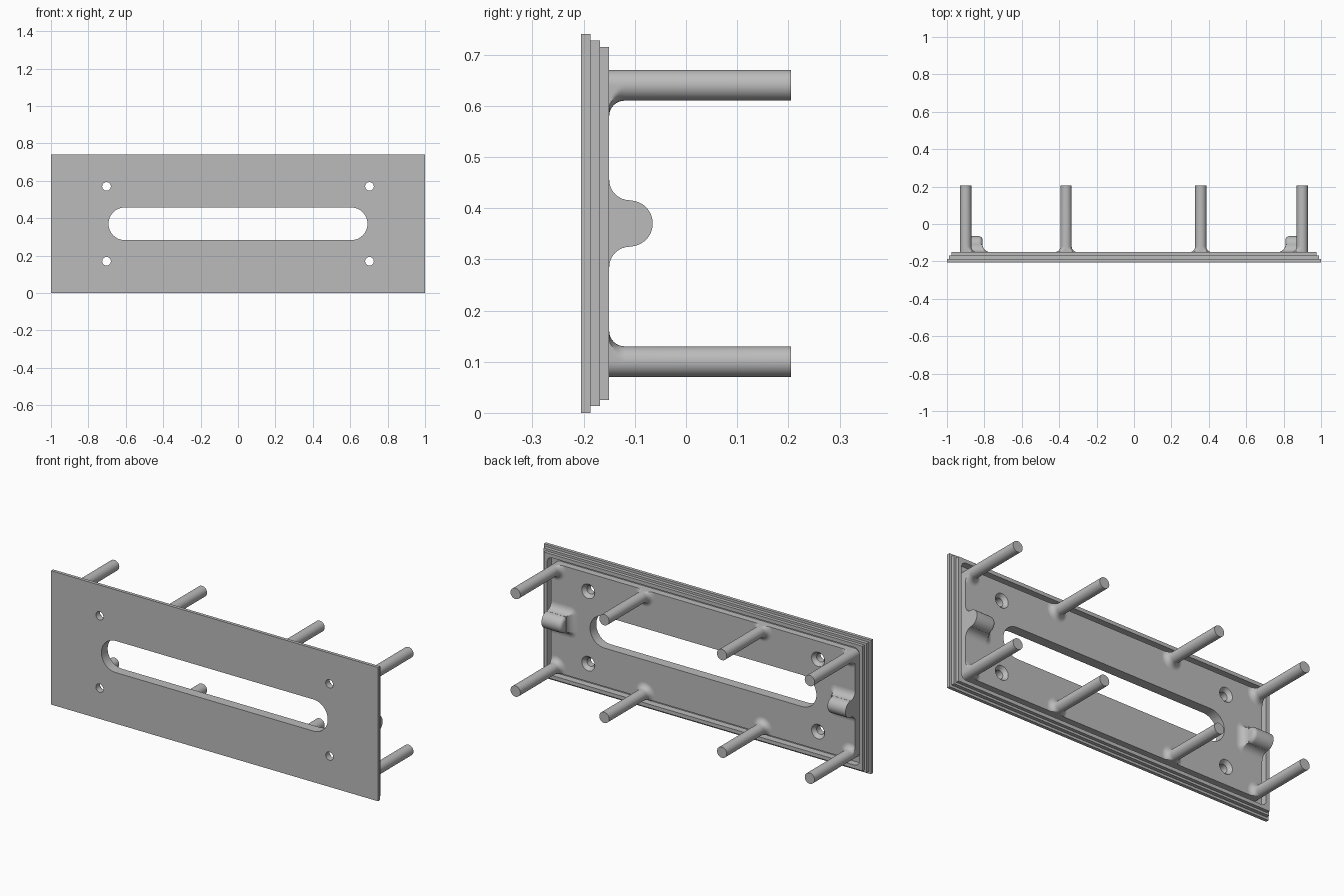
import bpy, bmesh
from math import sin, cos, pi, hypot

cube = bpy.data.objects.get("Cube")
if cube:
    bpy.data.objects.remove(cube)

grey = bpy.data.materials.new("plain grey")
grey.use_nodes = True
grey.diffuse_color = (0.5, 0.5, 0.5, 1)
grey.node_tree.nodes["Principled BSDF"].inputs["Base Color"].default_value = (0.5, 0.5, 0.5, 1)

MID = 0.37                        # mid height of the panel
FRONT, STEP1, STEP2, BACK = -0.205, -0.187, -0.168, -0.15
PX, PZ = 0.93, 0.30               # half size of the raised inner panel
POST_R, SCREW_R, SINK_R = 0.03, 0.023, 0.04


def finish(ob):
    ob.data.materials.clear()
    ob.data.materials.append(grey)
    bpy.ops.object.select_all(action='DESELECT')
    ob.select_set(True)
    bpy.context.view_layer.objects.active = ob
    bpy.ops.object.shade_smooth_by_angle(angle=0.6)


def arc(cx, cz, r, a0, a1, n=12):
    return [(cx + r * cos(a0 + (a1 - a0) * i / n), cz + r * sin(a0 + (a1 - a0) * i / n))
            for i in range(n + 1)]


def rect(hx, hz, r=0.0):
    """Rectangle outline about the panel centre, optionally with round corners."""
    corners = [(1, 1), (-1, 1), (-1, -1), (1, -1)]
    if not r:
        return [(sx * hx, MID + sz * hz) for sx, sz in corners]
    pts = []
    for i, (sx, sz) in enumerate(corners):
        pts += arc(sx * (hx - r), MID + sz * (hz - r), r, i * pi / 2, (i + 1) * pi / 2)
    return pts


def circle(cx, cz, r):
    return arc(cx, cz, r, 0, 2 * pi, 32)[:-1]


def slab(name, loops, y0, y1):
    """Flat plate from an outer loop and hole loops, between two depths."""
    cu = bpy.data.curves.new(name, 'CURVE')
    cu.dimensions = '2D'
    cu.fill_mode = 'BOTH'
    cu.extrude = (y1 - y0) / 2
    for loop in loops:
        sp = cu.splines.new('POLY')
        sp.points.add(len(loop) - 1)
        for p, (x, z) in zip(sp.points, loop):
            p.co = (x, z, 0, 1)
        sp.use_cyclic_u = True
    ob = bpy.data.objects.new(name, cu)
    bpy.context.collection.objects.link(ob)
    ob.rotation_euler.x = pi / 2
    ob.location.y = (y0 + y1) / 2
    bpy.ops.object.select_all(action='DESELECT')
    ob.select_set(True)
    bpy.context.view_layer.objects.active = ob
    bpy.ops.object.convert(target='MESH')
    ob = bpy.context.view_layer.objects.active
    bm = bmesh.new()
    bm.from_mesh(ob.data)
    bmesh.ops.remove_doubles(bm, verts=bm.verts, dist=1e-5)
    bmesh.ops.recalc_face_normals(bm, faces=bm.faces)
    bm.to_mesh(ob.data)
    bm.free()
    finish(ob)


def loft(name, rings, caps=True, inward=False):
    """Skin a row of closed rings."""
    bm = bmesh.new()
    rows = [[bm.verts.new(p) for p in ring] for ring in rings]
    n = len(rows[0])
    for a, b in zip(rows, rows[1:]):
        for i in range(n):
            bm.faces.new((a[i], a[(i + 1) % n], b[(i + 1) % n], b[i]))
    if caps:
        bm.faces.new(rows[0])
        bm.faces.new(rows[-1])
    bmesh.ops.remove_doubles(bm, verts=bm.verts, dist=1e-5)
    bmesh.ops.recalc_face_normals(bm, faces=bm.faces)
    if inward:
        for f in bm.faces:
            if f.normal.y < 0:
                f.normal_flip()
    me = bpy.data.meshes.new(name)
    bm.to_mesh(me)
    bm.free()
    ob = bpy.data.objects.new(name, me)
    bpy.context.collection.objects.link(ob)
    finish(ob)


# Stepped plate: cover, two frame steps, raised panel inside a groove
slot = (arc(0.605, MID, 0.0875, -pi / 2, pi / 2, 24)
        + arc(-0.605, MID, 0.0875, pi / 2, 1.5 * pi, 24))
screws = [(sx * 0.703, MID + sz * 0.2) for sx in (-1, 1) for sz in (-1, 1)]
rim = rect(0.955, 0.325, 0.03)
slab("cover_plate", [rect(1, MID), slot] + [circle(x, z, SCREW_R) for x, z in screws], FRONT, STEP1)
slab("middle_step", [rect(0.988, 0.357), rim], STEP1, STEP2)
slab("back_step", [rect(0.975, 0.345), rim], STEP2, BACK)
slab("inner_panel", [rect(PX, PZ, POST_R), slot] + [circle(x, z, SINK_R) for x, z in screws],
     STEP1, BACK)

# Countersunk linings of the screw holes
for x, z in screws:
    loft("screw_countersink", [[(px, y, pz) for px, pz in circle(x, z, r)]
                               for r, y in ((SINK_R, BACK), (SCREW_R, BACK - 0.02), (SCREW_R, STEP1))],
         caps=False, inward=True)


# Posts with flared feet, trimmed flush with the panel edges
def post(cx, sz):
    cz = MID + sz * (PZ - POST_R)
    corner = abs(cx) > 0.8
    sx = 1 if cx > 0 else -1
    rings = []
    profile = [(POST_R + 0.03 * (1 - sin(a * pi / 16)), BACK + 0.03 * (1 - cos(a * pi / 16)))
               for a in range(9)] + [(POST_R, -FRONT)]
    for r, y in profile:
        ring = []
        for u, v in circle(0, 0, r):
            if corner and u > 0 and v > 0:
                k = POST_R / hypot(u, v)
                u, v = u * k, v * k
            v = min(v, POST_R)
            if corner:
                u = min(u, POST_R)
            ring.append((cx + sx * u, y, cz + sz * v))
        rings.append(ring)
    loft("post", rings)


for sz in (-1, 1):
    for cx in (-0.9, -0.363, 0.357, 0.9):
        post(cx, sz)

# End lugs: round-topped block with a flared base
LUG_R, LUG_IN, FLARE, EDGE = 0.045, 0.81, 0.04, 0.02
for sx in (-1, 1):
    stations = [(PX, 0)] + [(LUG_IN + EDGE * (1 - sin(a * pi / 12)), EDGE * (1 - cos(a * pi / 12)))
                            for a in range(7)]
    rings = []
    for x, inset in stations:
        r = LUG_R - inset
        outline = [(r, 0)] + arc(0, FLARE, r, 0, pi, 24) + [(-r, 0)]
        rings.append([(sx * x, BACK + h, MID + w) for w, h in outline])
    loft("lug", rings)

    rings = []
    for a in range(9):
        out = FLARE * (1 - sin(a * pi / 16)) + 0.0005
        y = BACK + FLARE * (1 - cos(a * pi / 16))
        outline = ([(PX, LUG_R + out)] + arc(LUG_IN, LUG_R, out, pi / 2, pi, 8)
                   + arc(LUG_IN, -LUG_R, out, pi, 1.5 * pi, 8) + [(PX, -LUG_R - out)])
        rings.append([(sx * x, y, MID + w) for x, w in outline])
    loft("lug_flare", rings)
